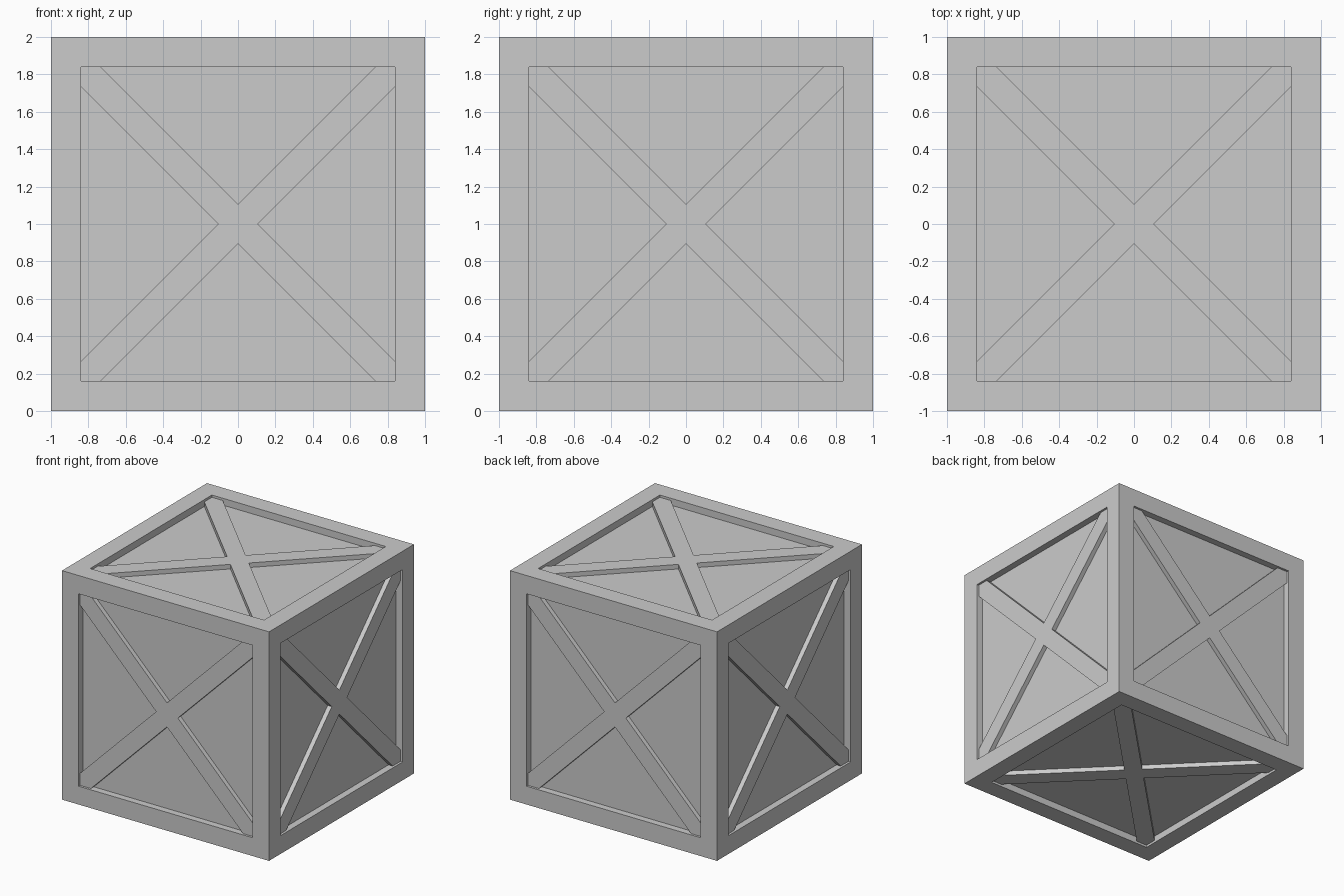
import bpy, bmesh
from math import pi
from mathutils import Matrix, Vector

if "Cube" in bpy.data.objects:
    bpy.data.objects.remove(bpy.data.objects["Cube"], do_unlink=True)

OPEN = 0.84      # half width of the recessed opening
RECESS = 0.06    # depth of the panels
BRACE = 0.02     # depth of the brace fronts
HALF = 0.105     # brace half width measured along an axis

grey = bpy.data.materials.new("plain grey")
grey.use_nodes = True
colour = (0.6, 0.6, 0.6, 1)
grey.diffuse_color = colour
grey.node_tree.nodes["Principled BSDF"].inputs["Base Color"].default_value = colour


def finish(bm, name, matrix):
    bmesh.ops.recalc_face_normals(bm, faces=bm.faces)
    mesh = bpy.data.meshes.new(name)
    bm.to_mesh(mesh)
    bm.free()
    mesh.materials.append(grey)
    obj = bpy.data.objects.new(name, mesh)
    obj.matrix_world = matrix
    bpy.context.collection.objects.link(obj)


centre = Matrix.Translation((0, 0, 1))

# Crate body: a cube with a square frame and a sunken panel on every side
bm = bmesh.new()
bmesh.ops.create_cube(bm, size=2)
sides = list(bm.faces)
bmesh.ops.inset_individual(bm, faces=sides, thickness=1 - OPEN, use_even_offset=True)
for side in sides:
    normal = side.normal.copy()
    panel = bmesh.ops.extrude_discrete_faces(bm, faces=[side])["faces"][0]
    bmesh.ops.translate(bm, verts=panel.verts, vec=-normal * RECESS)
finish(bm, "crate_body", centre)


# Crossed brace: one X-shaped plate per side, running into the frame corners
def cross_brace(name, turn):
    bm = bmesh.new()
    arm = [(HALF, 0), (OPEN, OPEN - HALF), (OPEN, OPEN), (OPEN - HALF, OPEN)]
    verts = []
    for quarter in range(4):
        spin = Matrix.Rotation(quarter * pi / 2, 3, "Z")
        verts += [bm.verts.new(spin @ Vector((x, y, 1 - RECESS))) for x, y in arm]
    plate = bm.faces.new(verts)
    top = bmesh.ops.extrude_face_region(bm, geom=[plate])["geom"]
    bmesh.ops.translate(bm, vec=(0, 0, RECESS - BRACE),
                        verts=[v for v in top if isinstance(v, bmesh.types.BMVert)])
    finish(bm, name, centre @ turn)


cross_brace("top_brace", Matrix.Identity(4))
cross_brace("bottom_brace", Matrix.Rotation(pi, 4, "X"))
for i, side in enumerate(("front", "left", "back", "right")):
    cross_brace(side + "_brace",
                Matrix.Rotation(i * pi / 2, 4, "Z") @ Matrix.Rotation(pi / 2, 4, "X"))
